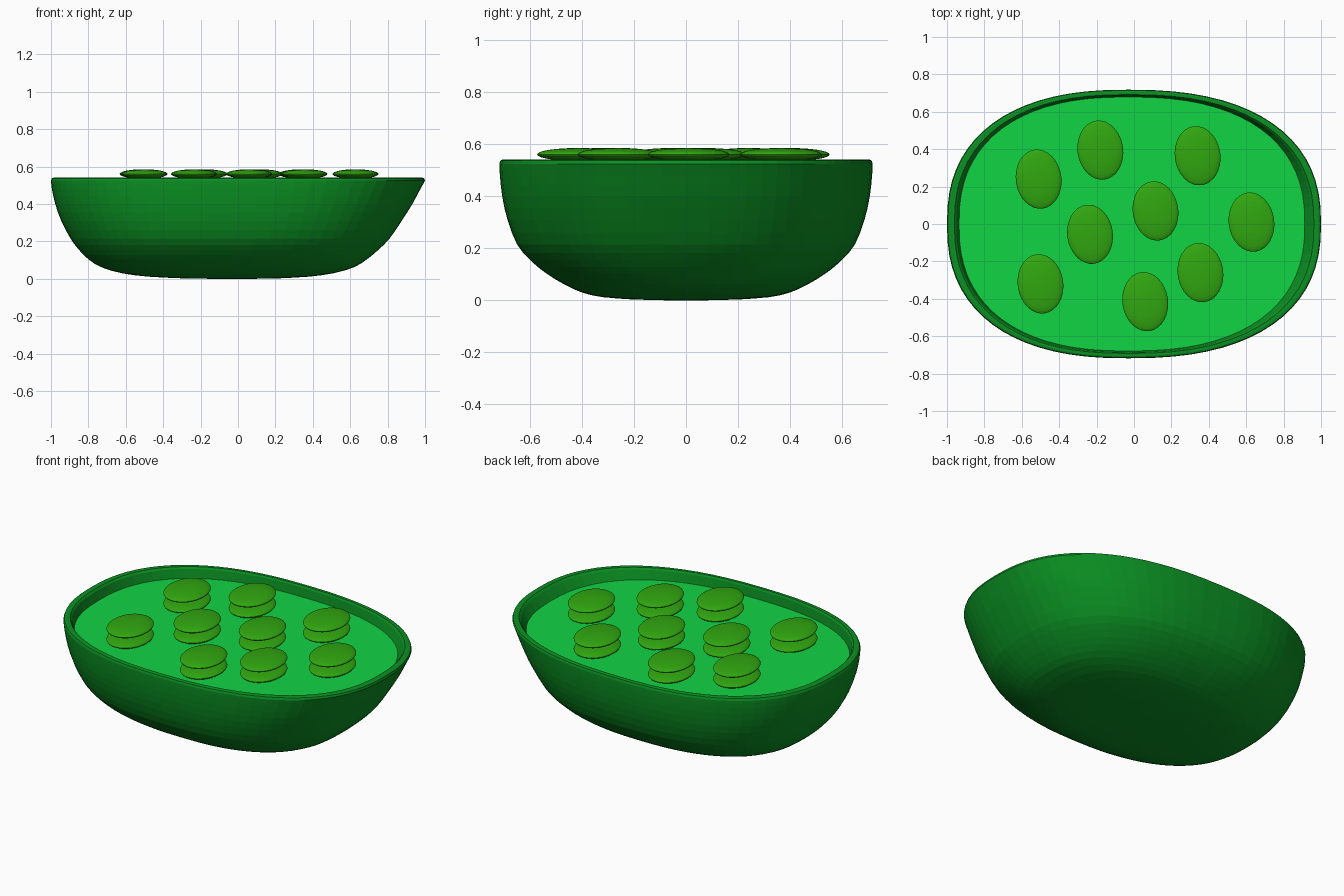
import bpy, bmesh, math

if "Cube" in bpy.data.objects:
    bpy.data.objects.remove(bpy.data.objects["Cube"])

N = 72          # segments round the outline
CX = -0.03      # x of the widest section


def material(name, color):
    m = bpy.data.materials.new(name)
    m.diffuse_color = (*color, 1)
    m.use_nodes = True
    m.node_tree.nodes["Principled BSDF"].inputs["Base Color"].default_value = m.diffuse_color
    return m


def outline(left, right, half_y, z, n=2.4):
    """Squarish oval with separate left and right lengths."""
    pts = []
    for i in range(N):
        a = 2 * math.pi * i / N
        c, s = math.cos(a), math.sin(a)
        rx = (right - CX) if c > 0 else (CX - left)
        pts.append((CX + rx * math.copysign(abs(c) ** (2 / n), c),
                    half_y * math.copysign(abs(s) ** (2 / n), s), z))
    return pts


def refine(rings):
    """Insert a curved (Catmull-Rom) midpoint between neighbouring rings."""
    out = []
    for i in range(len(rings) - 1):
        p0, p3 = rings[max(i - 1, 0)], rings[min(i + 2, len(rings) - 1)]
        p1, p2 = rings[i], rings[i + 1]
        out += [p1, tuple((9 * (b + c) - a - d) / 16
                          for a, b, c, d in zip(p0, p1, p2, p3))]
    return out + [rings[-1]]


def loft(name, rings, mat, cap_start=False, cap_end=False):
    bm = bmesh.new()
    loops = [[bm.verts.new(p) for p in outline(*r)] for r in rings]
    for a, b in zip(loops, loops[1:]):
        for i in range(N):
            j = (i + 1) % N
            bm.faces.new((a[i], a[j], b[j], b[i]))
    if cap_start:
        bm.faces.new(loops[0][::-1])
    if cap_end:
        bm.faces.new(loops[-1])
    return finish(name, bm, mat)


def finish(name, bm, mat):
    me = bpy.data.meshes.new(name)
    bm.to_mesh(me)
    bm.free()
    ob = bpy.data.objects.new(name, me)
    bpy.context.collection.objects.link(ob)
    me.materials.append(mat)
    return ob


shell_mat = material("shell green", (0.0033, 0.28, 0.0165))
floor_mat = material("floor green", (0.0056, 0.66, 0.06))
disc_mat = material("disc green", (0.03, 0.39, 0.005))

# Outer bowl: left x, right x, half y, z
bowl = [
    (-0.30, 0.22, 0.20, 0.003),
    (-0.48, 0.38, 0.32, 0.012),
    (-0.62, 0.51, 0.40, 0.030),
    (-0.73, 0.62, 0.47, 0.062),
    (-0.80, 0.69, 0.54, 0.105),
    (-0.85, 0.75, 0.60, 0.155),
    (-0.895, 0.81, 0.65, 0.215),
    (-0.945, 0.875, 0.687, 0.310),
    (-0.977, 0.932, 0.707, 0.400),
    (-0.995, 0.975, 0.716, 0.480),
    (-1.00, 1.00, 0.718, 0.525),
]
# Rounded rim and inner wall
rim = [
    (-0.995, 0.996, 0.714, 0.538),
    (-0.985, 0.985, 0.706, 0.541),
    (-0.960, 0.962, 0.692, 0.541),
    (-0.950, 0.950, 0.686, 0.530),
    (-0.933, 0.908, 0.678, 0.470),
]
base = [(-0.12, 0.06, 0.08, 0.0)]
loft("outer_shell", base + refine(bowl) + rim, shell_mat, cap_start=True)

# Floor inside the rim
loft("inner_floor", [(-0.937, 0.913, 0.679, 0.478), (-0.5, 0.5, 0.36, 0.478)],
     floor_mat, cap_end=True)

# Stacks of two flattened discs
spots = [(-.51, .24), (-.18, .395), (.34, .365), (.115, .07), (-.235, -.055),
         (-.50, -.32), (.06, -.415), (.355, -.26), (.628, .01)]
for k, (x, y) in enumerate(spots, 1):
    for level, z in (("lower", 0.497), ("upper", 0.561)):
        bm = bmesh.new()
        bmesh.ops.create_uvsphere(bm, u_segments=32, v_segments=16, radius=1)
        ob = finish(f"{level}_disc_{k}", bm, disc_mat)
        ob.scale = (0.122, 0.159, 0.025)
        ob.rotation_euler.z = math.radians(8)
        ob.location = (x, y, z)
